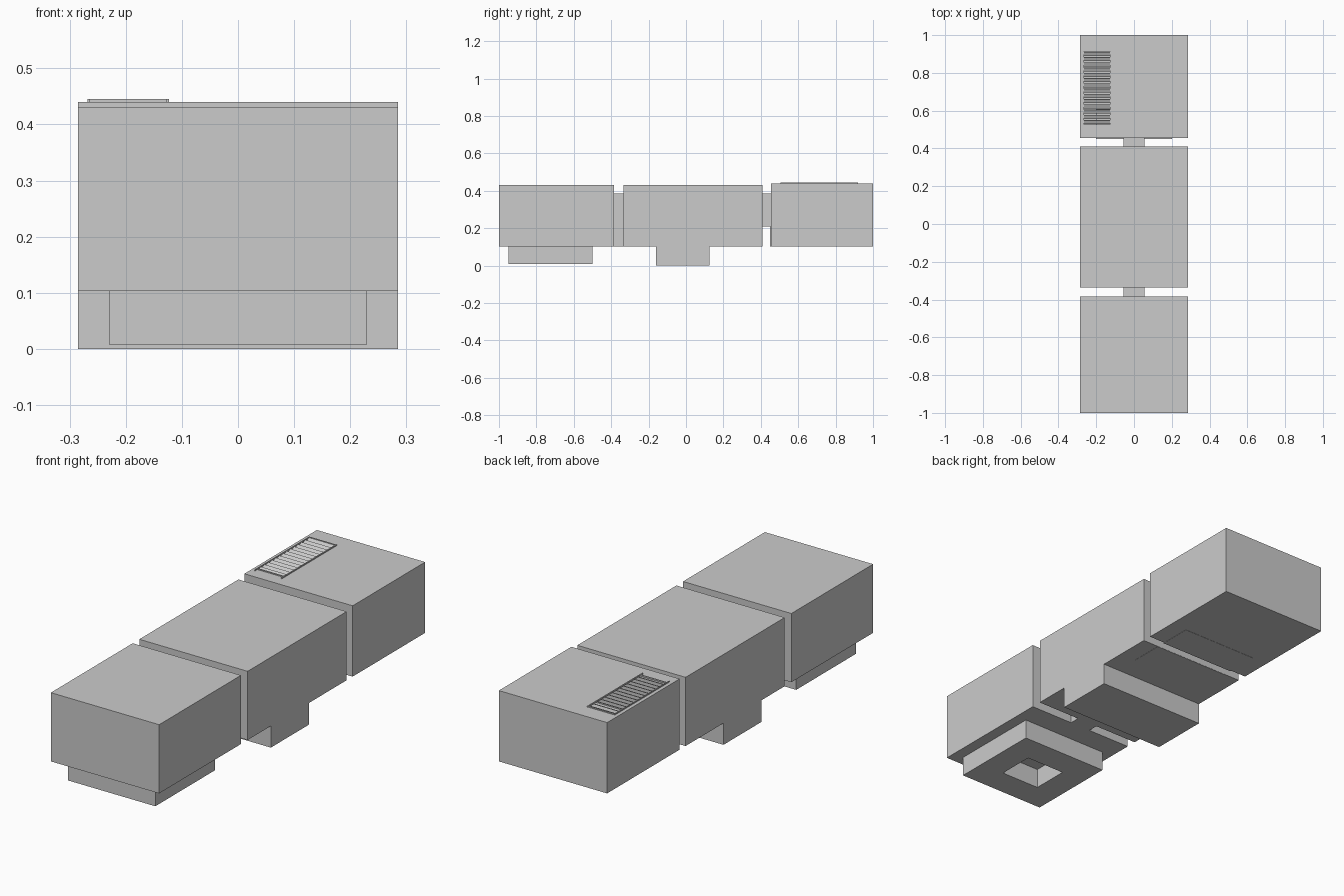
import bpy, bmesh, math
from mathutils import Matrix

if "Cube" in bpy.data.objects:
    bpy.data.objects.remove(bpy.data.objects["Cube"])


def finish(name, bm):
    bmesh.ops.recalc_face_normals(bm, faces=bm.faces)
    me = bpy.data.meshes.new(name)
    bm.to_mesh(me)
    bm.free()
    ob = bpy.data.objects.new(name, me)
    bpy.context.collection.objects.link(ob)
    return ob


def add_box(bm, x, y, z, tilt=0.0):
    size = [b - a for a, b in (x, y, z)]
    mid = [(a + b) / 2 for a, b in (x, y, z)]
    m = (Matrix.Translation(mid) @ Matrix.Rotation(tilt, 4, 'X')
         @ Matrix.Diagonal((*size, 1)))
    bmesh.ops.create_cube(bm, size=1, matrix=m)


def box(name, x, y, z):
    bm = bmesh.new()
    add_box(bm, x, y, z)
    return finish(name, bm)


def holed_plate(bm, xs, ys, z):
    """Flat 3 x 3 grid of quads with the middle one left out."""
    v = [[bm.verts.new((x, y, z)) for y in ys] for x in xs]
    for i in range(3):
        for j in range(3):
            if (i, j) != (1, 1):
                bm.faces.new((v[i][j], v[i + 1][j], v[i + 1][j + 1], v[i][j + 1]))
    return v


W = 0.285
FLOOR = 0.103

# Front and middle bodies
box("front_body", (-W, W), (-1, -0.385), (FLOOR, 0.43))
box("middle_body", (-W, W), (-0.335, 0.41), (FLOOR, 0.43))

# Rear body: hollow shell with a rectangular roof opening
GX, GY = (-0.265, -0.127), (0.525, 0.915)
bm = bmesh.new()
add_box(bm, (-W, W), (0.455, 1), (FLOOR, 0.44))
bm.faces.ensure_lookup_table()
roof = [f for f in bm.faces if f.calc_center_median().z > 0.435]
bmesh.ops.delete(bm, geom=roof, context='FACES_ONLY')
holed_plate(bm, (-W, *GX, W), (0.455, *GY, 1), 0.44)
bmesh.ops.remove_doubles(bm, verts=bm.verts, dist=1e-5)
finish("rear_body", bm)

# Roof grille: tilted slats between two thin side rails
bm = bmesh.new()
n = 14
step = (GY[1] - GY[0]) / n
for i in range(n):
    y = GY[0] + (i + 0.5) * step
    add_box(bm, GX, (y - 0.011, y + 0.011), (0.437, 0.439), math.radians(25))
finish("roof_grille_slats", bm)
bm = bmesh.new()
for x in ((-0.268, -0.264), (-0.128, -0.123)):
    add_box(bm, x, (0.505, 0.92), (0.438, 0.445))
for y in ((0.522, 0.527), (0.913, 0.918)):
    add_box(bm, GX, y, (0.438, 0.445))
finish("roof_grille_frame", bm)

# Narrow connectors between the bodies
box("front_connector", (-0.055, 0.055), (-0.385, -0.335), (FLOOR, 0.385))
box("rear_connector", (-0.055, 0.055), (0.41, 0.455), (0.21, 0.385))

# Recessed blocks beside the rear gap
box("gap_block_front", (-0.2, 0.2), (0.245, 0.409), (0.102, 0.21))
box("gap_block_rear", (-0.2, 0.2), (0.45, 0.61), (0.102, 0.21))

# Middle foot, full width
box("middle_foot", (-W, W), (-0.16, 0.125), (0, FLOOR))

# Front foot: a block with a square well through it
bm = bmesh.new()
xs, ys = (-0.23, -0.103, 0.103, 0.23), (-0.95, -0.815, -0.635, -0.5)
lo = holed_plate(bm, xs, ys, 0.008)
bm.verts.index_update()
rim = [e for e in bm.edges if e.is_boundary]
ext = bmesh.ops.extrude_edge_only(bm, edges=rim)
moved = [g for g in ext["geom"] if isinstance(g, bmesh.types.BMVert)]
bmesh.ops.translate(bm, verts=moved, vec=(0, 0, FLOOR - 0.008))
finish("front_foot", bm)
